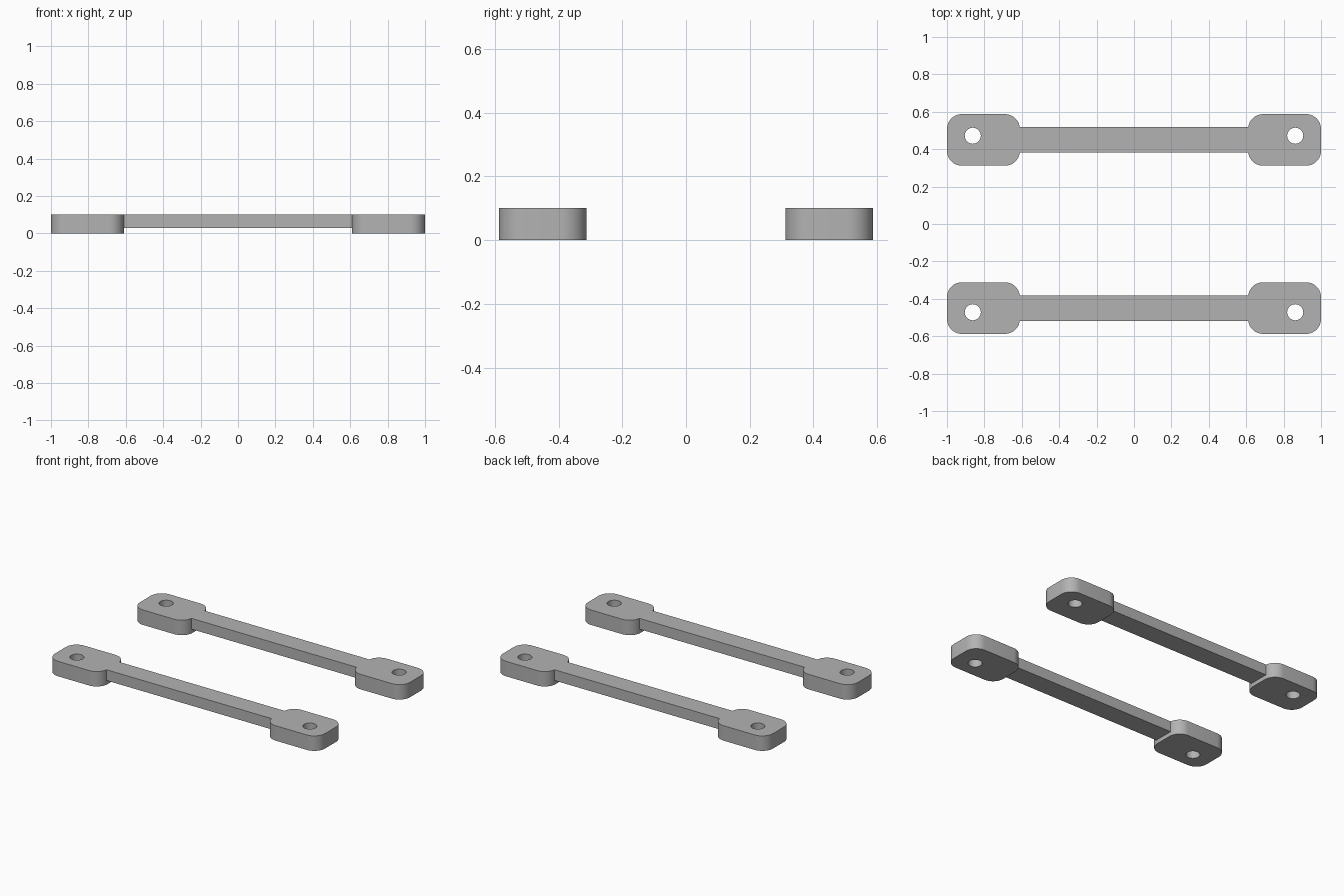
import bpy
import bmesh
from mathutils import Matrix, Vector

cube = bpy.data.objects.get("Cube")
if cube:
    bpy.data.objects.remove(cube, do_unlink=True)

HEIGHT = 0.10
PAD_LENGTH, PAD_WIDTH, PAD_RADIUS = 0.39, 0.276, 0.08
PAD_X, HANDLE_Y = 0.805, 0.4495
HOLE_X, HOLE_OFFSET, HOLE_RADIUS = 0.862, 0.0225, 0.043
BAR_BOTTOM, BAR_WIDTH, BAR_HALF = 0.028, 0.136, 0.68

grey = bpy.data.materials.new("plain grey")
grey.use_nodes = True
grey.diffuse_color = (0.45, 0.45, 0.45, 1)
grey.node_tree.nodes["Principled BSDF"].inputs["Base Color"].default_value = grey.diffuse_color


def make_object(name, bm):
    mesh = bpy.data.meshes.new(name)
    bm.to_mesh(mesh)
    bm.free()
    mesh.materials.append(grey)
    obj = bpy.data.objects.new(name, mesh)
    bpy.context.collection.objects.link(obj)
    return obj


def block(name, centre, size, radius=0):
    """Box whose upright edges may be rounded."""
    bm = bmesh.new()
    bmesh.ops.create_cube(bm, size=1, matrix=Matrix.Translation(centre) @ Matrix.Diagonal((*size, 1)))
    if radius:
        upright = [e for e in bm.edges if abs(e.verts[0].co.z - e.verts[1].co.z) > size[2] / 2]
        bmesh.ops.bevel(bm, geom=upright, offset=radius, segments=10, profile=0.5, affect="EDGES")
    return make_object(name, bm)


def pin(name, x, y):
    """Upright cylinder that drills a screw hole."""
    bm = bmesh.new()
    bmesh.ops.create_cone(bm, cap_ends=True, segments=40, radius1=HOLE_RADIUS, radius2=HOLE_RADIUS,
                          depth=HEIGHT * 3, matrix=Matrix.Translation((x, y, HEIGHT / 2)))
    obj = make_object(name, bm)
    obj.hide_render = True
    return obj


def combine(target, tool, operation):
    mod = target.modifiers.new(operation.lower(), "BOOLEAN")
    mod.operation = operation
    mod.solver = "EXACT"
    mod.object = tool
    bpy.context.view_layer.objects.active = target
    bpy.ops.object.modifier_apply(modifier=mod.name)
    bpy.data.objects.remove(tool, do_unlink=True)


for name, side in (("front_handle", -1), ("back_handle", 1)):
    y = side * HANDLE_Y
    # Raised grip bar, flush with the pad tops
    handle = block(name, Vector((0, y, (BAR_BOTTOM + HEIGHT) / 2)),
                   (BAR_HALF * 2, BAR_WIDTH, HEIGHT - BAR_BOTTOM))
    for end in (-1, 1):
        # Rounded mounting pad with its off-centre screw hole
        pad = block("mounting_pad", Vector((end * PAD_X, y, HEIGHT / 2)),
                    (PAD_LENGTH, PAD_WIDTH, HEIGHT), PAD_RADIUS)
        combine(pad, pin("hole_cutter", end * HOLE_X, y + side * HOLE_OFFSET), "DIFFERENCE")
        combine(handle, pad, "UNION")

    # Smooth round walls, crisp rims
    bpy.ops.object.select_all(action="DESELECT")
    handle.select_set(True)
    bpy.context.view_layer.objects.active = handle
    bpy.ops.object.shade_smooth_by_angle()
